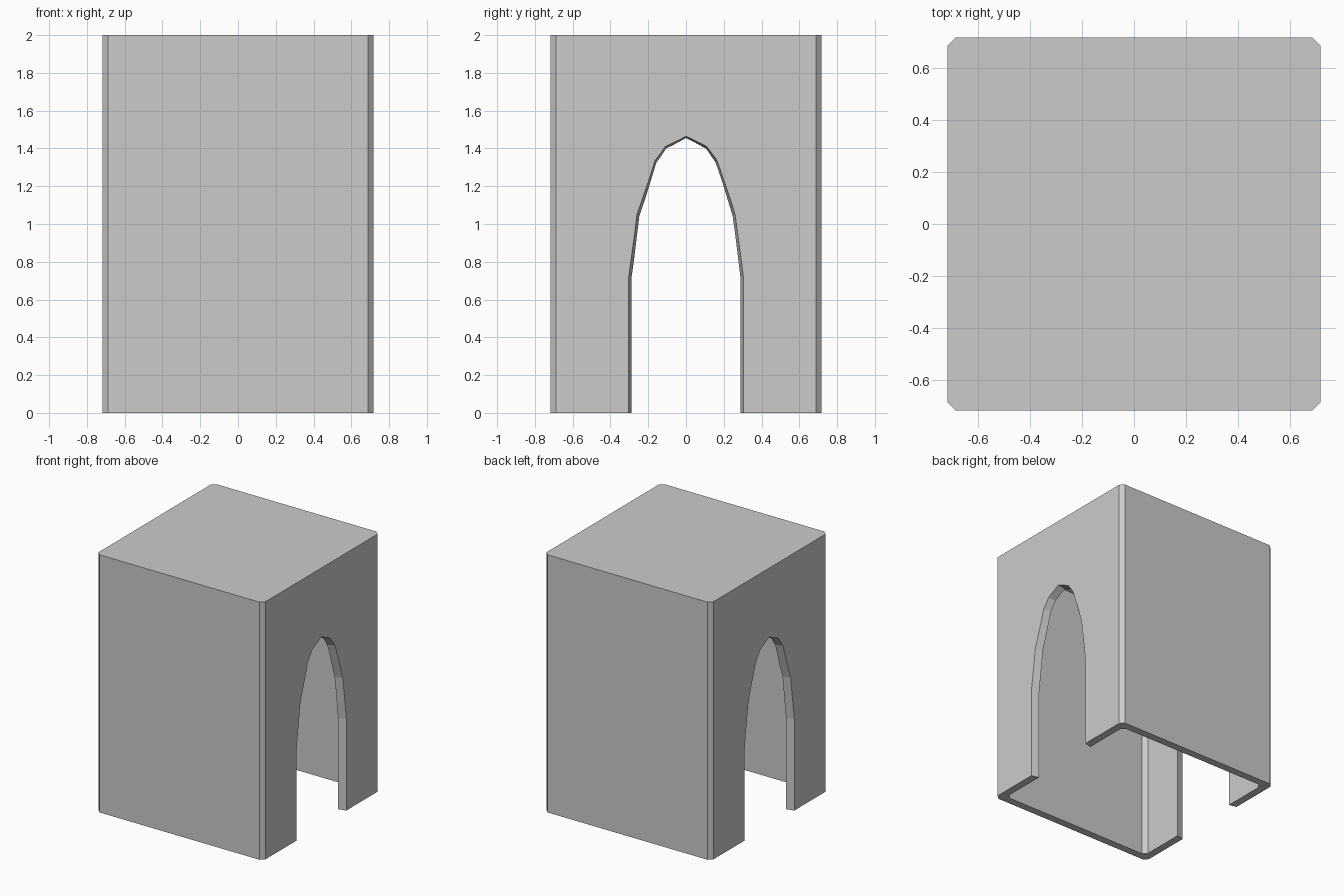
import bpy
import bmesh

if "Cube" in bpy.data.objects:
    bpy.data.objects.remove(bpy.data.objects["Cube"], do_unlink=True)

HALF = 0.717      # half width of the block
WALL = 0.06       # wall thickness
CHAMFER = 0.03    # vertical corner cut
HEIGHT = 2.0

grey = bpy.data.materials.new("plain_grey")
grey.use_nodes = True
colour = (0.6, 0.6, 0.6, 1)
grey.diffuse_color = colour
grey.node_tree.nodes["Principled BSDF"].inputs["Base Color"].default_value = colour


def loft(name, ring_a, ring_b):
    """Solid between two matching rings of points."""
    bm = bmesh.new()
    a = [bm.verts.new(p) for p in ring_a]
    b = [bm.verts.new(p) for p in ring_b]
    bm.faces.new(a)
    bm.faces.new(b)
    for i in range(len(a)):
        j = (i + 1) % len(a)
        bm.faces.new((a[i], a[j], b[j], b[i]))
    bmesh.ops.recalc_face_normals(bm, faces=bm.faces)
    mesh = bpy.data.meshes.new(name)
    bm.to_mesh(mesh)
    bm.free()
    mesh.materials.append(grey)
    obj = bpy.data.objects.new(name, mesh)
    bpy.context.collection.objects.link(obj)
    return obj


def block(name, half, bottom, top):
    """Square prism with chamfered vertical corners."""
    n = half - CHAMFER
    ring = [(half, -n), (half, n), (n, half), (-n, half),
            (-half, n), (-half, -n), (-n, -half), (n, -half)]
    return loft(name, [(x, y, bottom) for x, y in ring],
                [(x, y, top) for x, y in ring])


def cut(target, cutter):
    cutter.hide_render = True
    mod = target.modifiers.new("cut", 'BOOLEAN')
    mod.operation = 'DIFFERENCE'
    mod.solver = 'EXACT'
    mod.object = cutter
    bpy.context.view_layer.objects.active = target
    bpy.ops.object.modifier_apply(modifier=mod.name)
    bpy.data.objects.remove(cutter, do_unlink=True)


# Pointed arch: half profile from the springing up to the apex
ARCH = [(0.305, 0.71), (0.26, 1.05), (0.165, 1.335), (0.11, 1.41)]
APEX = 1.465


def arch_ring(x, depth):
    """Arch outline at x; it narrows as depth into the wall grows."""
    sy = 1 - 0.05 * depth / WALL
    sz = 1 - 0.007 * depth / WALL
    side = [(ARCH[0][0], -0.1)] + ARCH
    outline = side + [(0, APEX)] + [(-y, z) for y, z in reversed(side)]
    return [(x, y * sy, z * sz) for y, z in outline]


# Hollow shell, open underneath
shell = block("arched_shell", HALF, 0, HEIGHT)
cut(shell, block("hollow_cutter", HALF - WALL, -0.2, HEIGHT - WALL))

# Tapered arch openings through both side walls
for side in (1, -1):
    outer = arch_ring(side * (HALF + 0.05), -0.05)
    inner = arch_ring(side * (HALF - WALL - 0.05), WALL + 0.05)
    cut(shell, loft("arch_cutter", outer, inner))
